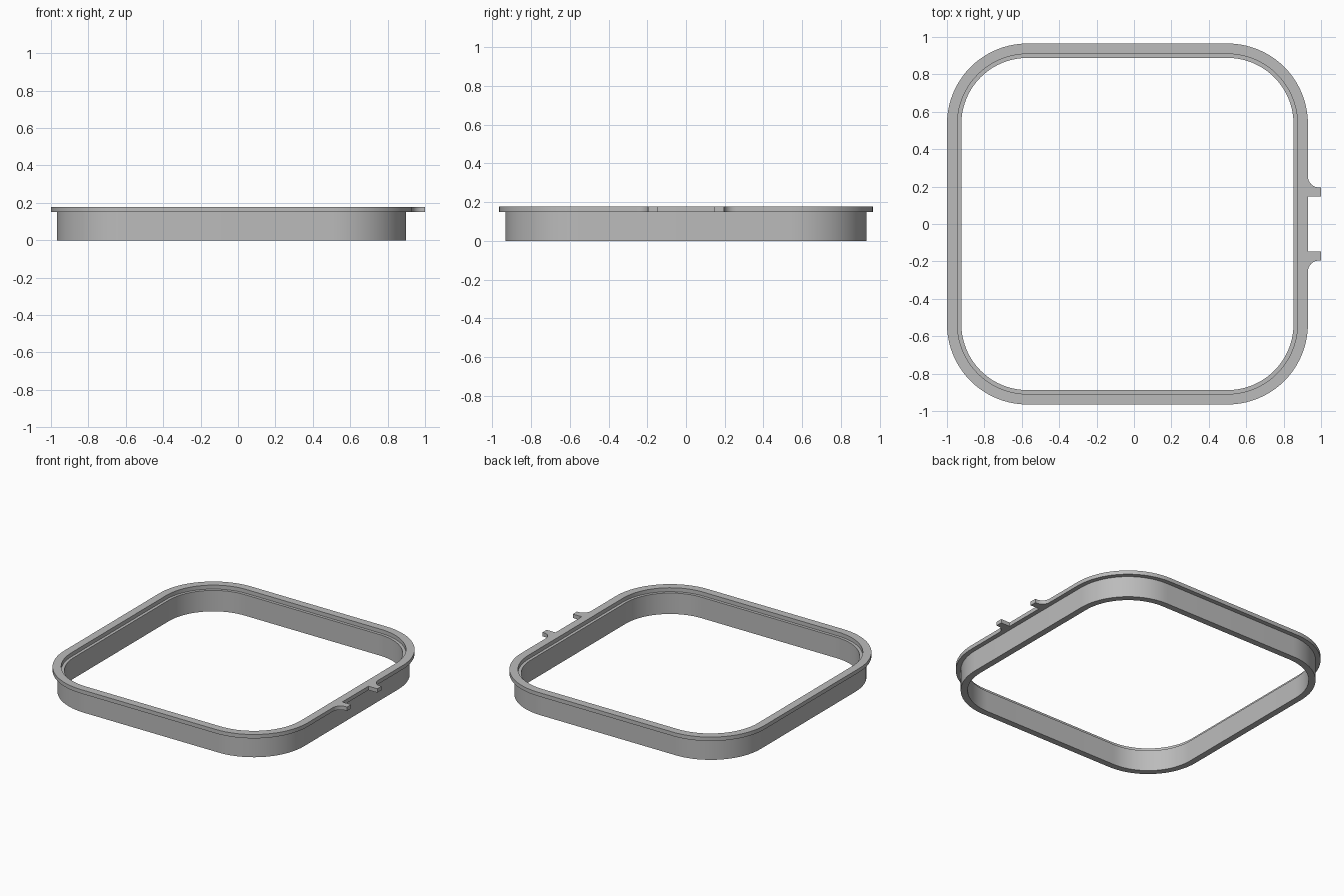
import bpy
import bmesh
from math import sin, cos, pi, radians

cube = bpy.data.objects.get("Cube")
if cube:
    bpy.data.objects.remove(cube, do_unlink=True)

CENTRE_X = -0.035      # the ring is shifted so that the clips fit the overall length
STRAIGHT = 0.535       # half length of the straight sides
STEPS = 20             # segments per rounded corner
TOP, RIM = 0.178, 0.15

grey = bpy.data.materials.new("Plain grey")
grey.use_nodes = True
colour = (0.5, 0.5, 0.5, 1)
grey.diffuse_color = colour
grey.node_tree.nodes["Principled BSDF"].inputs["Base Color"].default_value = colour


def finish(name, bm):
    """Turn a bmesh into a shaded object."""
    bmesh.ops.recalc_face_normals(bm, faces=bm.faces[:])
    mesh = bpy.data.meshes.new(name)
    bm.to_mesh(mesh)
    bm.free()
    mesh.materials.append(grey)
    obj = bpy.data.objects.new(name, mesh)
    bpy.context.collection.objects.link(obj)
    bpy.ops.object.select_all(action="DESELECT")
    obj.select_set(True)
    bpy.context.view_layer.objects.active = obj
    bpy.ops.object.shade_smooth_by_angle(angle=radians(30))


def rounded_loop(bm, half, z):
    """Rounded square of vertices, concentric with the other loops."""
    radius = half - STRAIGHT
    verts = []
    for corner, (sx, sy) in enumerate([(1, 1), (-1, 1), (-1, -1), (1, -1)]):
        for i in range(STEPS + 1):
            a = (corner + i / STEPS) * pi / 2
            verts.append(bm.verts.new((CENTRE_X + sx * STRAIGHT + radius * cos(a),
                                       sy * STRAIGHT + radius * sin(a), z)))
    return verts


# Frame: flange, inner ledge and wall swept around the rounded square
section = [(0.965, TOP), (0.909, TOP), (0.909, RIM), (0.888, RIM),
           (0.888, 0), (0.933, 0), (0.933, RIM), (0.965, RIM)]
bm = bmesh.new()
loops = [rounded_loop(bm, half, z) for half, z in section]
for a, b in zip(loops, loops[1:] + loops[:1]):
    for i in range(len(a)):
        j = (i + 1) % len(a)
        bm.faces.new((a[i], a[j], b[j], b[i]))
finish("flanged_frame", bm)


# Clips: small tabs with a concave fillet on the outer side
def clip(name, side):
    base, tip, inner, outer, fillet = 0.93, 1.0, 0.148, 0.195, 0.06
    outline = [(base, inner), (tip, inner), (tip, outer)]
    for i in range(9):
        a = -pi / 2 - i / 8 * pi / 2
        outline.append((base + fillet + fillet * cos(a), outer + fillet + fillet * sin(a)))
    bm = bmesh.new()
    face = bm.faces.new([bm.verts.new((x, side * y, RIM)) for x, y in outline])
    result = bmesh.ops.extrude_face_region(bm, geom=[face])
    moved = [v for v in result["geom"] if isinstance(v, bmesh.types.BMVert)]
    bmesh.ops.translate(bm, verts=moved, vec=(0, 0, TOP - RIM))
    finish(name, bm)


clip("back_clip", 1)
clip("front_clip", -1)
